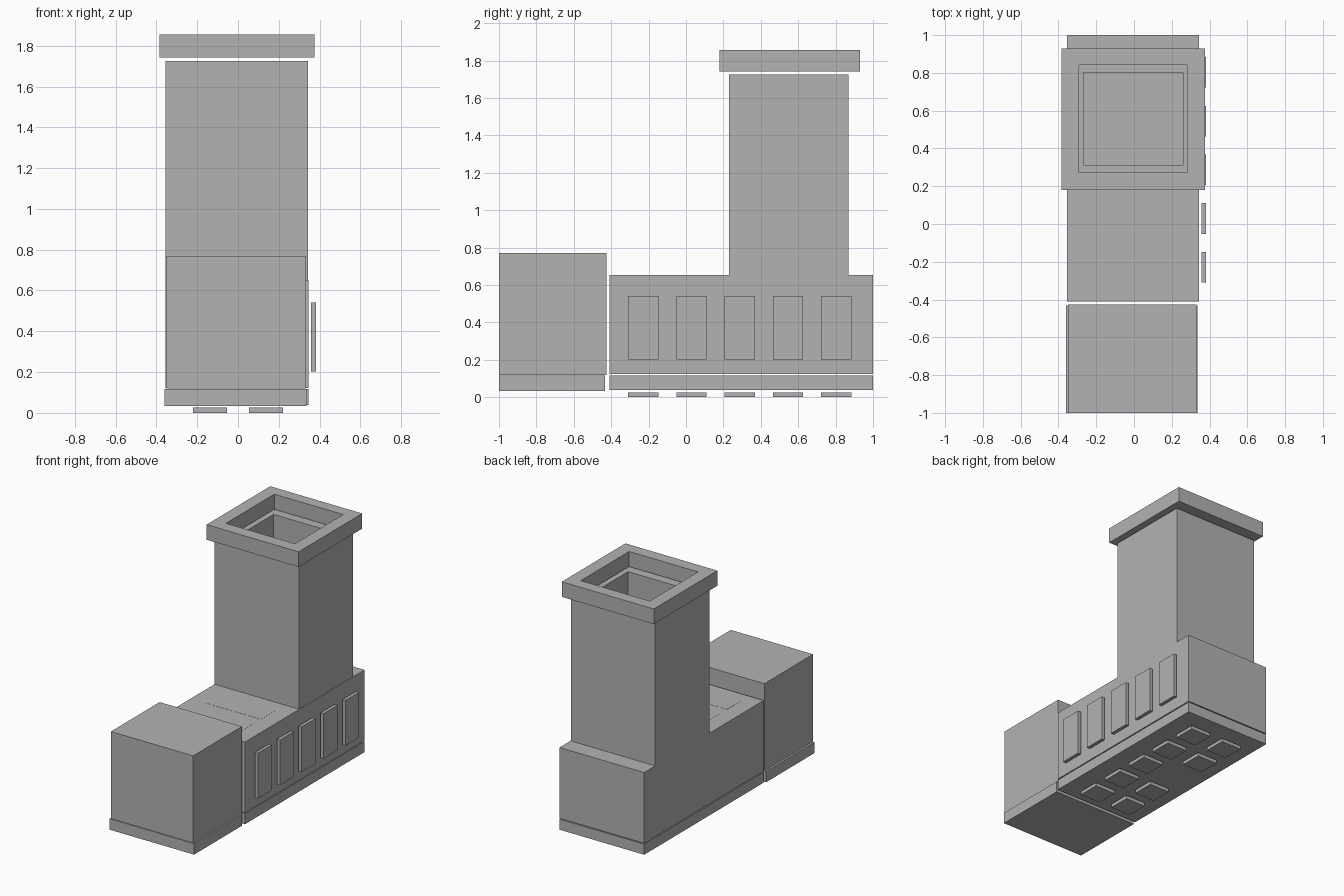
import bpy
import bmesh

if "Cube" in bpy.data.objects:
    bpy.data.objects.remove(bpy.data.objects["Cube"])

grey = bpy.data.materials.new("plain grey")
grey.diffuse_color = (0.45, 0.45, 0.45, 1)
grey.use_nodes = True
grey.node_tree.nodes["Principled BSDF"].inputs["Base Color"].default_value = grey.diffuse_color


def finish(name, bm):
    bmesh.ops.recalc_face_normals(bm, faces=bm.faces)
    mesh = bpy.data.meshes.new(name)
    bm.to_mesh(mesh)
    bm.free()
    mesh.materials.append(grey)
    obj = bpy.data.objects.new(name, mesh)
    bpy.context.collection.objects.link(obj)
    return obj


def box(name, x, y, z):
    """Box from (min, max) pairs."""
    bm = bmesh.new()
    bmesh.ops.create_cube(bm, size=1)
    for v in bm.verts:
        v.co = [r[0] if c < 0 else r[1] for c, r in zip(v.co, (x, y, z))]
    return finish(name, bm)


def tube(name, outer_x, outer_y, inner_x, inner_y, z):
    """Rectangular tube, open at top and bottom."""
    bm = bmesh.new()

    def ring(x, y, h):
        return [bm.verts.new((px, py, h)) for px, py in
                ((x[0], y[0]), (x[1], y[0]), (x[1], y[1]), (x[0], y[1]))]

    rings = [ring(outer_x, outer_y, z[0]), ring(outer_x, outer_y, z[1]),
             ring(inner_x, inner_y, z[1]), ring(inner_x, inner_y, z[0])]
    for k in range(4):
        a, b = rings[k], rings[(k + 1) % 4]
        for i in range(4):
            j = (i + 1) % 4
            bm.faces.new((a[i], a[j], b[j], b[i]))
    return finish(name, bm)


# Long body and its base slab
box("body", (-0.355, 0.345), (-0.41, 1.0), (0.123, 0.652))
box("body_base", (-0.355, 0.345), (-0.41, 1.0), (0.038, 0.116))

# Taller front block and its base slab
box("front_block", (-0.35, 0.33), (-1.0, -0.425), (0.12, 0.77))
box("front_base", (-0.36, 0.337), (-1.0, -0.432), (0.034, 0.116))

# Hollow tower with a separate overhanging cap
tube("tower", (-0.355, 0.343), (0.23, 0.87),
     (-0.268, 0.26), (0.312, 0.802), (0.652, 1.725))
tube("tower_cap", (-0.385, 0.375), (0.18, 0.93),
     (-0.29, 0.28), (0.272, 0.842), (1.742, 1.855))

# Side panels and floor pads share the same five positions
for i in range(5):
    y0 = -0.31 + 0.258 * i
    y = (y0, y0 + 0.162)
    box(f"side_panel_{i + 1}", (0.357, 0.382), y, (0.202, 0.54))
    box(f"right_pad_{i + 1}", (0.053, 0.22), y, (0.0, 0.026))
    if i != 2:  # the middle left pad is absent
        box(f"left_pad_{i + 1}", (-0.22, -0.055), y, (0.0, 0.026))
    if i < 2:   # nearly flush panels on the open part of the roof
        box(f"roof_panel_{i + 1}", (-0.235, 0.225), y, (0.646, 0.653))
